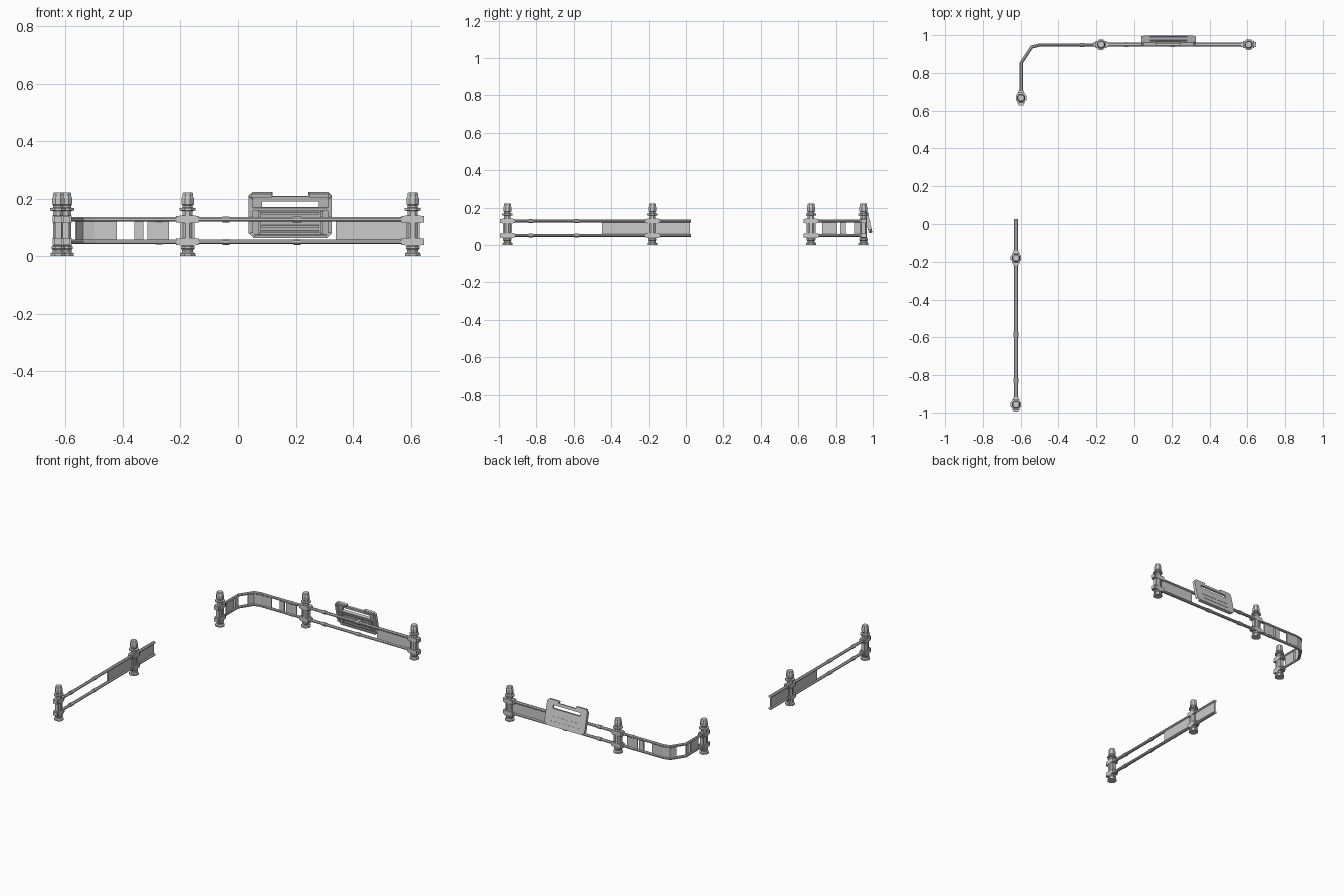
import bpy, bmesh, math
from mathutils import Vector, Matrix

if "Cube" in bpy.data.objects:
    bpy.data.objects.remove(bpy.data.objects["Cube"])

Z_LOW, Z_HIGH = 0.05, 0.128


def finish(name, bm, smooth=False):
    bmesh.ops.recalc_face_normals(bm, faces=bm.faces)
    me = bpy.data.meshes.new(name)
    bm.to_mesh(me)
    bm.free()
    ob = bpy.data.objects.new(name, me)
    bpy.context.collection.objects.link(ob)
    return ob


def add_box(bm, c, s):
    bmesh.ops.create_cube(bm, size=1, matrix=Matrix.Translation(c) @ Matrix.Diagonal((*s, 1)))


def lathe(bm, profile, n=8):
    rings = []
    for r, z in profile:
        rings.append([bm.verts.new((r * math.cos(math.tau * (i + .5) / n),
                                    r * math.sin(math.tau * (i + .5) / n), z)) for i in range(n)])
    for a, b in zip(rings, rings[1:]):
        for i in range(n):
            bm.faces.new((a[i], a[(i + 1) % n], b[(i + 1) % n], b[i]))
    bm.faces.new(rings[0])
    bm.faces.new(rings[-1])


def sweep(name, path, section):
    """Sweep a (side, height) section along a flat path with mitred corners."""
    pts = [Vector(p) for p in path]
    bm = bmesh.new()
    rings = []
    for i, p in enumerate(pts):
        a = (p - pts[i - 1]).normalized() if i else None
        b = (pts[i + 1] - p).normalized() if i + 1 < len(pts) else None
        t = ((a or b) + (b or a)).normalized()
        k = 1 / max(.5, t.dot(a or b))
        side = Vector((-t.y, t.x)) * k
        rings.append([bm.verts.new((p.x + side.x * s, p.y + side.y * s, z)) for s, z in section])
    n = len(section)
    for a, b in zip(rings, rings[1:]):
        for i in range(n):
            bm.faces.new((a[i], a[(i + 1) % n], b[(i + 1) % n], b[i]))
    bm.faces.new(rings[0])
    bm.faces.new(rings[-1])
    return finish(name, bm)


def oval(z, w, h, n=8):
    return [(w * math.cos(math.tau * (i + .5) / n), z + h * math.sin(math.tau * (i + .5) / n)) for i in range(n)]


def rails(name, path, w=.0115, h=.0085):
    for label, z in (("lower", Z_LOW), ("upper", Z_HIGH)):
        sweep(f"{name}_{label}_rail", path, oval(z, w, h))


def panel(name, path):
    sweep(name, path, [(-.004, Z_LOW), (.004, Z_LOW), (.004, Z_HIGH), (-.004, Z_HIGH)])


def couplings(name, p, d, w=.0145, h=.0115):
    p, d = Vector(p), Vector(d) * .012
    for label, z in (("lower", Z_LOW), ("upper", Z_HIGH)):
        sweep(f"{name}_{label}_coupling", [p - d, p + d], oval(z, w, h))


# Posts with foot, ring, cap and rail brackets
POST = [(.029, 0), (.029, .010), (.021, .014), (.021, .022), (.025, .026), (.025, .034), (.019, .037),
        (.019, .157), (.030, .159), (.030, .167), (.019, .169), (.019, .176), (.023, .180),
        (.023, .203), (.020, .207), (.020, .218), (.017, .222)]


def post(name, x, y, along_y):
    bm = bmesh.new()
    lathe(bm, POST)
    for z in (Z_LOW, Z_HIGH):
        add_box(bm, (0, 0, z), (.080, .028, .023))
        add_box(bm, (0, 0, z), (.058, .038, .026))
    for s in (-1, 1):
        add_box(bm, (s * .020, 0, .09), (.008, .022, .09))
    ob = finish(name, bm)
    ob.location = (x, y, 0)
    ob.rotation_euler.z = math.pi / 2 if along_y else 0


post("back_middle_post", -.175, .95, False)
post("back_right_post", .607, .95, False)
post("corner_end_post", -.598, .668, True)
post("left_rear_post", -.625, -.18, True)
post("left_front_post", -.625, -.955, True)

# Back straight fence
rails("back", [(-.175, .95), (.607, .95)])
panel("back_panel", [(.34, .95), (.607, .95)])
for i, x in enumerate((-.042, .205)):
    couplings(f"back_{i}", (x, .95), (1, 0))

# Left straight fence
rails("left", [(-.625, -.955), (-.625, .027)])
panel("left_panel", [(-.625, -.45), (-.625, .022)])
for i, y in enumerate((-.585, -.83)):
    couplings(f"left_{i}", (-.625, y), (0, 1))

# Bent corner fence
rails("corner", [(-.175, .948), (-.50, .948), (-.542, .937), (-.597, .853), (-.597, .668)], .009, .0085)
panel("corner_panel", [(-.42, .948), (-.50, .948), (-.542, .937), (-.564, .904)])
for i, (a, b) in enumerate(((-.24, -.315), (-.328, -.36))):
    panel(f"corner_back_panel_{i}", [(a, .948), (b, .948)])
for i, (a, b) in enumerate(((.727, .807), (.823, .852))):
    panel(f"corner_side_panel_{i}", [(-.597, a), (-.597, b)])
couplings("corner_back", (-.275, .948), (1, 0), .011, .0095)

# Tilted sign board: plates are outlines in local x / height, extruded backwards
T = .012


def plate(bm, pts, y0=0, y1=T):
    front = [bm.verts.new((x, y0, z)) for x, z in pts]
    back = [bm.verts.new((x, y1, z)) for x, z in pts]
    bm.faces.new(front)
    bm.faces.new(back)
    for i in range(len(pts)):
        j = (i + 1) % len(pts)
        bm.faces.new((front[i], front[j], back[j], back[i]))


board = bmesh.new()
plate(board, [(-.128, 0), (.128, 0), (.145, .017), (.145, .108), (-.145, .108), (-.145, .017)])
add_box(board, (0, T / 2, .138), (.128, T, .018))          # bar over the slot
for s in (-1, 1):
    plate(board, [(s * .145, .108), (s * .145, .147), (s * .132, .160), (s * .062, .160),
                  (s * .062, .129), (s * .098, .129), (s * .098, .108)])
sign = finish("sign_board", board)

# Raised frame, ribs and hooks on the sign
trim = bmesh.new()
for s in (-1, 1):
    plate(trim, [(s * .145, .017), (s * .145, .147), (s * .130, .140), (s * .130, .020)], -.008, 0)
    add_box(trim, (s * .100, -.004, .152), (.070, .008, .014))
    add_box(trim, (s * .108, -.003, .055), (.010, .006, .08))
for z in (.022, .042, .066, .088):
    add_box(trim, (0, -.003, z), (.20, .006, .007))
add_box(trim, (0, -.004, .006), (.25, .008, .010))
add_box(trim, (0, -.004, .103), (.26, .008, .010))
for z in (.03, .06):
    add_box(trim, (0, T + .0005, z), (.20, .002, .004))
ribs = finish("sign_trim", trim)
for ob in (sign, ribs):
    ob.location = (.182, .986, .064)
    ob.rotation_euler.x = math.radians(13)

# Clips holding the sign to the rail
clips = bmesh.new()
add_box(clips, (.205, .962, Z_HIGH), (.03, .022, .02))
finish("sign_clip", clips)
